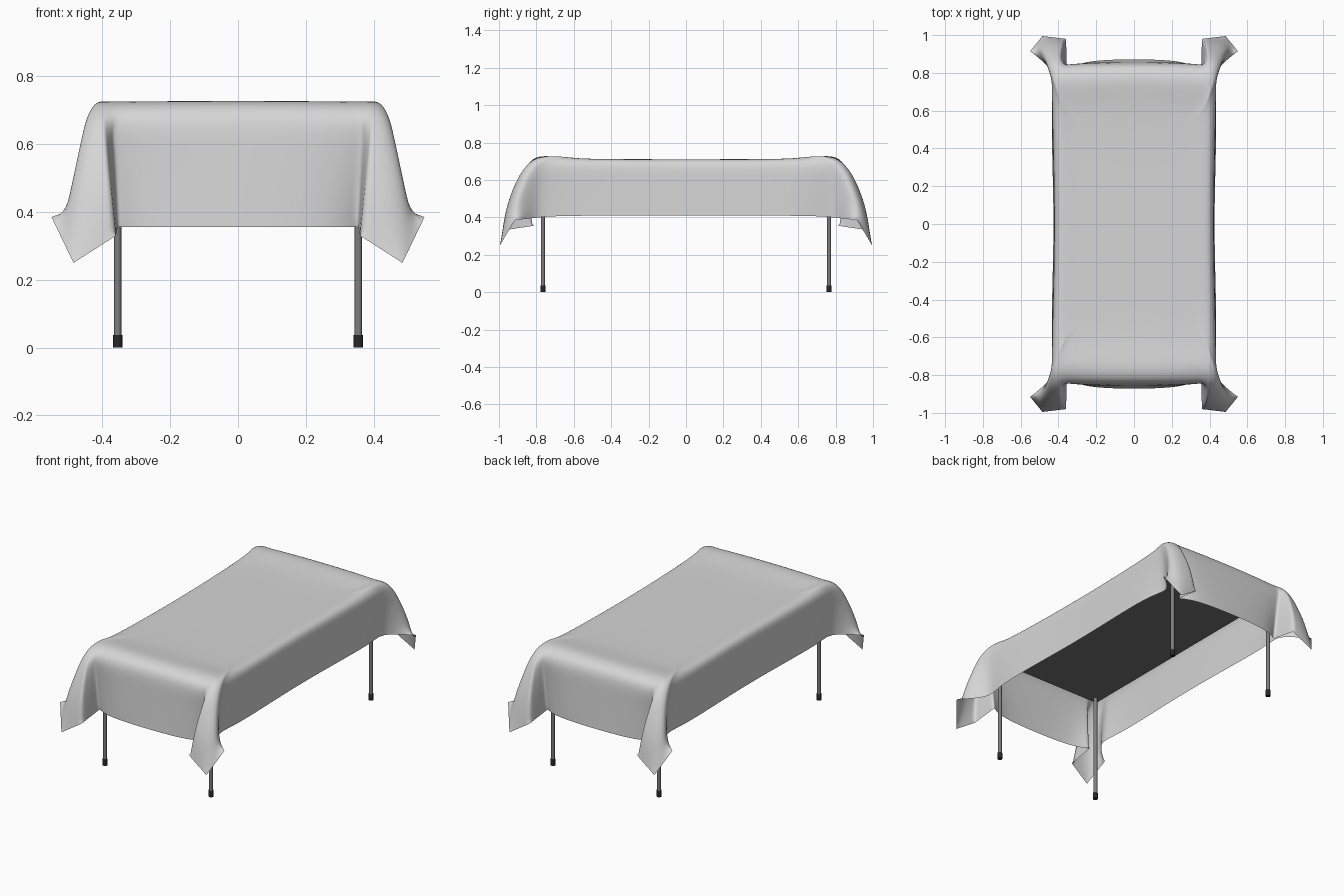
import bpy, bmesh, math
from mathutils import Vector

cube = bpy.data.objects.get("Cube")
if cube:
    bpy.data.objects.remove(cube, do_unlink=True)


def make_material(name, value):
    material = bpy.data.materials.new(name)
    material.use_nodes = True
    colour = (value, value, value, 1)
    material.diffuse_color = colour
    material.node_tree.nodes["Principled BSDF"].inputs["Base Color"].default_value = colour
    return material


cloth_grey = make_material("light grey cloth", 0.67)
metal_grey = make_material("grey metal", 0.21)
rubber_black = make_material("black rubber", 0.022)
panel_dark = make_material("dark grey panel", 0.175)


def finish(obj, name, material, smooth=True):
    obj.name = name
    obj.data.materials.append(material)
    if smooth:
        bpy.ops.object.select_all(action="DESELECT")
        obj.select_set(True)
        bpy.context.view_layer.objects.active = obj
        bpy.ops.object.shade_smooth_by_angle(angle=math.radians(50))
    return obj


# Tablecloth: one quarter, running from mid side, around the corner ear, to mid end
edge = [Vector(p) for p in (
    (.415, 0, .69), (.435, .68, .69), (.44, .77, .69), (.45, .81, .69), (.435, .85, .69),
    (.4, .855, .69), (.37, .85, .69), (.27, .85, .7), (0, .85, .705))]
hem = [Vector(p) for p in (
    (.415, 0, .41), (.45, .68, .41), (.39, .79, .4), (.55, .915, .385), (.485, .995, .25),
    (.36, .98, .33), (.355, .815, .355), (.27, .865, .355), (0, .875, .355))]
SIDE_FOLD, TIP, FRONT_FOLD, END_FOLD = 3, 4, 5, 6


def top_ring(scale_x, scale_y, height, rise):
    """Copy of the edge drawn inwards on the table top, raised towards the ends."""
    return [Vector((p.x * scale_x, p.y * scale_y, height + rise * (p.y > .7)))
            for p in edge]


def skirt_ring(t):
    """Step between edge and hem, with the ear billowing towards the end."""
    ring = []
    for i, (a, b) in enumerate(zip(edge, hem)):
        p = a.lerp(b, t)
        if i in (SIDE_FOLD, TIP, FRONT_FOLD):
            p.y += .03 * math.sin(math.pi * t)
        ring.append(p)
    return ring


rings = [top_ring(.8, .74, .71, 0), top_ring(.92, .9, .712, .025)]
rings += [skirt_ring(t) for t in (0, .3, .65, 1)]

bm = bmesh.new()
corner_crease = bm.verts.layers.float.new("crease_vert")
fold_crease = bm.edges.layers.float.new("crease_edge")
loops = [[bm.verts.new(p) for p in ring] for ring in rings]
centre = bm.verts.new((0, 0, .71))
bm.faces.new([centre] + loops[0])
for upper, lower in zip(loops, loops[1:]):
    for i in range(len(upper) - 1):
        bm.faces.new((upper[i], lower[i], lower[i + 1], upper[i + 1]))
bmesh.ops.recalc_face_normals(bm, faces=bm.faces)
bm.normal_update()
if bm.faces[:][0].normal.z < 0:
    bmesh.ops.reverse_faces(bm, faces=bm.faces)

# Pointed hem corners and crisp folds beside the ear
for i in (SIDE_FOLD, TIP, FRONT_FOLD, END_FOLD):
    loops[-1][i][corner_crease] = 1
for upper, lower in zip(loops[2:], loops[3:]):
    for i in (FRONT_FOLD, END_FOLD):
        bm.edges.get((upper[i], lower[i]))[fold_crease] = .5
mesh = bpy.data.meshes.new("tablecloth")
bm.to_mesh(mesh)
bm.free()
cloth = bpy.data.objects.new("tablecloth", mesh)
bpy.context.collection.objects.link(cloth)
finish(cloth, "tablecloth", cloth_grey, smooth=False)
mesh.shade_smooth()
mirror = cloth.modifiers.new("four quarters", "MIRROR")
mirror.use_axis = (True, True, False)
mirror.use_clip = True
soften = cloth.modifiers.new("soft folds", "SUBSURF")
soften.levels = soften.render_levels = 3

# Table top under the cloth
bpy.ops.mesh.primitive_cube_add(size=1, location=(0, 0, .67))
panel = bpy.context.object
panel.scale = (.78, 1.6, .02)
finish(panel, "table_top", panel_dark, smooth=False)


def upright(name, x, y, bottom, top, radius, material):
    bpy.ops.mesh.primitive_cylinder_add(
        vertices=20, radius=radius, depth=top - bottom, location=(x, y, (bottom + top) / 2))
    return finish(bpy.context.object, name, material)


# Legs with rubber feet
for end, sy in (("front", -1), ("back", 1)):
    for side, sx in (("right", -1), ("left", 1)):
        x, y = sx * .355, sy * .765
        upright(f"{end}_{side}_leg", x, y, .02, .67, .011, metal_grey)
        upright(f"{end}_{side}_foot", x, y, 0, .037, .014, rubber_black)
